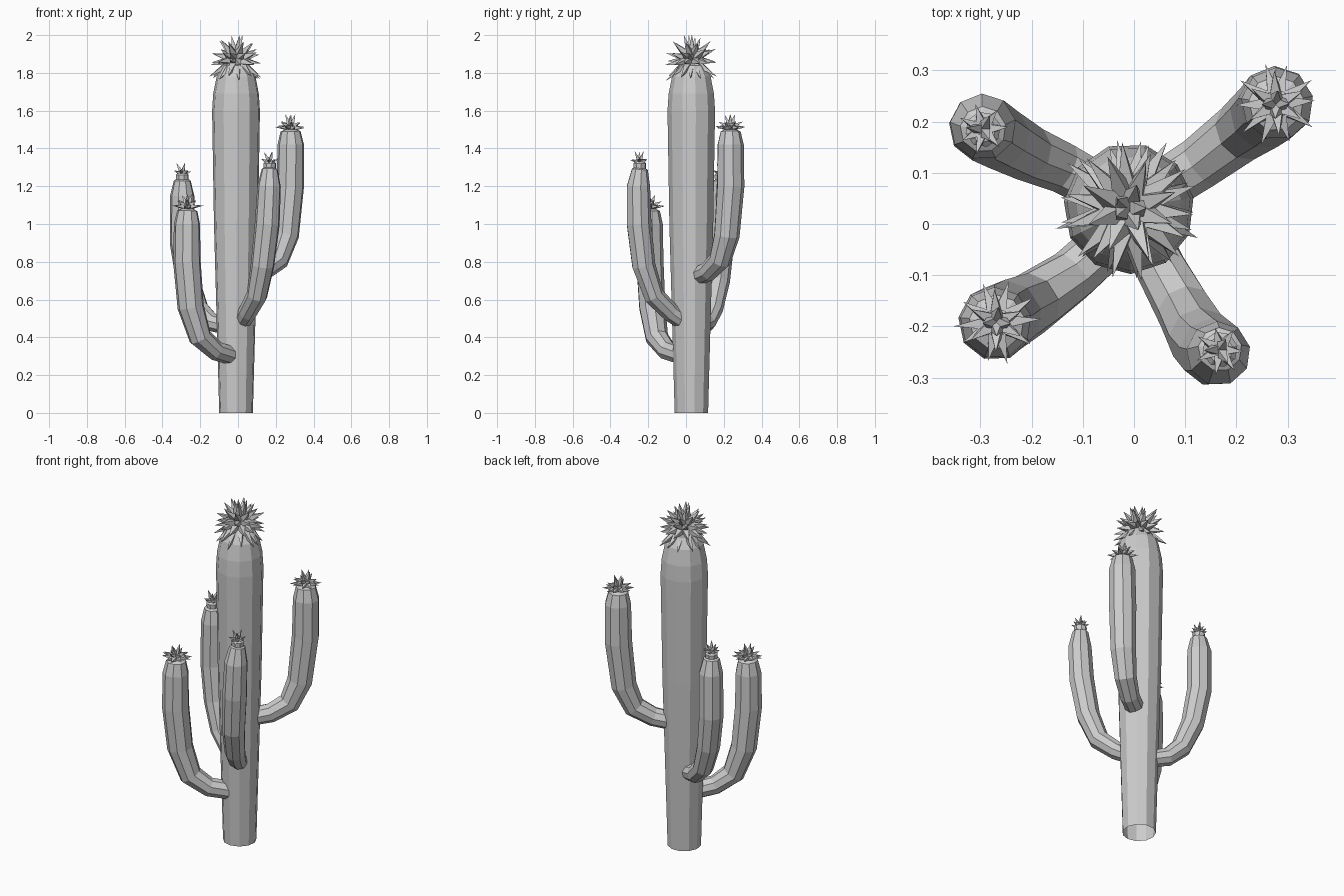
import bpy, bmesh, math, random
from mathutils import Vector

random.seed(4)
if "Cube" in bpy.data.objects:
    bpy.data.objects.remove(bpy.data.objects["Cube"], do_unlink=True)

grey = bpy.data.materials.new("plain_grey")
grey.use_nodes = True
colour = (0.6, 0.6, 0.6, 1)
grey.diffuse_color = colour
grey.node_tree.nodes["Principled BSDF"].inputs["Base Color"].default_value = colour


def finish(bm, name):
    mesh = bpy.data.meshes.new(name)
    bm.normal_update()
    bm.to_mesh(mesh)
    bm.free()
    mesh.materials.append(grey)
    obj = bpy.data.objects.new(name, mesh)
    bpy.context.collection.objects.link(obj)
    return obj


def stem(name, path, sides, tip):
    """Loft rings along (x, y, z, radius) points, closed by a fan at the tip."""
    bm = bmesh.new()
    pts = [Vector(p[:3]) for p in path]
    rings = []
    for i, p in enumerate(pts):
        tangent = (pts[min(i + 1, len(pts) - 1)] - pts[max(i - 1, 0)]).normalized()
        turn = Vector((0, 0, 1)).rotation_difference(tangent)
        ring = []
        for k in range(sides):
            a = math.tau * (k + 0.3) / sides
            ring.append(bm.verts.new(p + turn @ Vector((math.cos(a), math.sin(a), 0)) * path[i][3]))
        rings.append(ring)
    for low, high in zip(rings, rings[1:]):
        for k in range(sides):
            j = (k + 1) % sides
            bm.faces.new((low[k], low[j], high[j], high[k]))
    top = bm.verts.new(tip)
    for k in range(sides):
        bm.faces.new((rings[-1][k], rings[-1][(k + 1) % sides], top))
    return finish(bm, name)


def flower(name, centre, rings, base):
    """Burst of pyramids; rings hold (elevation in degrees, count, length)."""
    bm = bmesh.new()
    centre = Vector(centre)
    for r, (elevation, count, length) in enumerate(rings):
        for k in range(count):
            a = math.tau * (k + r * 0.5) / count + random.uniform(-0.1, 0.1)
            e = math.radians(elevation + random.uniform(-6, 6))
            d = Vector((math.cos(a) * math.cos(e), math.sin(a) * math.cos(e), math.sin(e)))
            side = d.orthogonal().normalized()
            other = d.cross(side)
            foot = []
            for n in range(4):
                t = math.tau * n / 4
                foot.append(bm.verts.new(centre + d * length * 0.3 + (side * math.cos(t) + other * math.sin(t)) * base))
            point = bm.verts.new(centre + d * length * random.uniform(0.9, 1.05))
            for n in range(4):
                bm.faces.new((foot[n], foot[(n + 1) % 4], point))
            bm.faces.new(foot[::-1])
    return finish(bm, name)


# Trunk, open underneath
cx, cy = -0.01, 0.03
profile = [(0, 0.09), (0.5, 0.104), (1.0, 0.118), (1.6, 0.128), (1.69, 0.122),
           (1.78, 0.104), (1.84, 0.07)]
stem("trunk", [(cx, cy, z, r) for z, r in profile], 11, (cx, cy, 1.87))
flower("trunk_flower", (cx, cy, 1.87),
       [(-34, 13, 0.17), (-8, 12, 0.145), (18, 11, 0.14), (45, 8, 0.14), (72, 5, 0.135)], 0.026)

# Arms: (x, y, z, radius) from the trunk to the rounded end
arms = {
    "front_right_arm": [(-0.02, -0.01, 0.3, 0.05), (-0.12, -0.1, 0.33, 0.053), (-0.2, -0.155, 0.4, 0.062),
                        (-0.25, -0.18, 0.56, 0.071), (-0.27, -0.193, 0.8, 0.074), (-0.27, -0.193, 1.0, 0.07),
                        (-0.268, -0.192, 1.07, 0.054)],
    "front_left_arm": [(0.02, -0.01, 0.48, 0.045), (0.05, -0.08, 0.53, 0.05), (0.1, -0.17, 0.62, 0.056),
                       (0.13, -0.225, 0.78, 0.063), (0.155, -0.25, 1.0, 0.067), (0.165, -0.253, 1.2, 0.063),
                       (0.168, -0.245, 1.29, 0.043)],
    "back_left_arm": [(0.02, 0.05, 0.72, 0.05), (0.13, 0.12, 0.75, 0.053), (0.21, 0.18, 0.81, 0.06),
                      (0.255, 0.215, 0.94, 0.069), (0.277, 0.235, 1.2, 0.074), (0.28, 0.235, 1.42, 0.071),
                      (0.278, 0.235, 1.49, 0.054)],
    "back_right_arm": [(-0.03, 0.05, 0.45, 0.045), (-0.14, 0.11, 0.48, 0.05), (-0.21, 0.14, 0.55, 0.056),
                       (-0.265, 0.17, 0.7, 0.063), (-0.295, 0.188, 0.9, 0.067), (-0.295, 0.19, 1.15, 0.065),
                       (-0.295, 0.185, 1.23, 0.045)],
}
for name, path in arms.items():
    x, y, z, r = path[-1]
    stem(name, path, 9, (x, y, z + 0.025))
    if r > 0.05:
        # Wide drooping crown
        flower(name + "_flower", (x, y, z + 0.02),
               [(0, 10, 0.085), (30, 6, 0.07), (65, 4, 0.075)], 0.016)
    else:
        # Narrow bud on a short collar
        stem(name + "_collar", [(x, y, z, 0.033), (x, y, z + 0.03, 0.035), (x, y, z + 0.04, 0.025)],
             8, (x, y, z + 0.045))
        flower(name + "_bud", (x, y, z + 0.035), [(20, 7, 0.052), (65, 3, 0.07)], 0.012)
